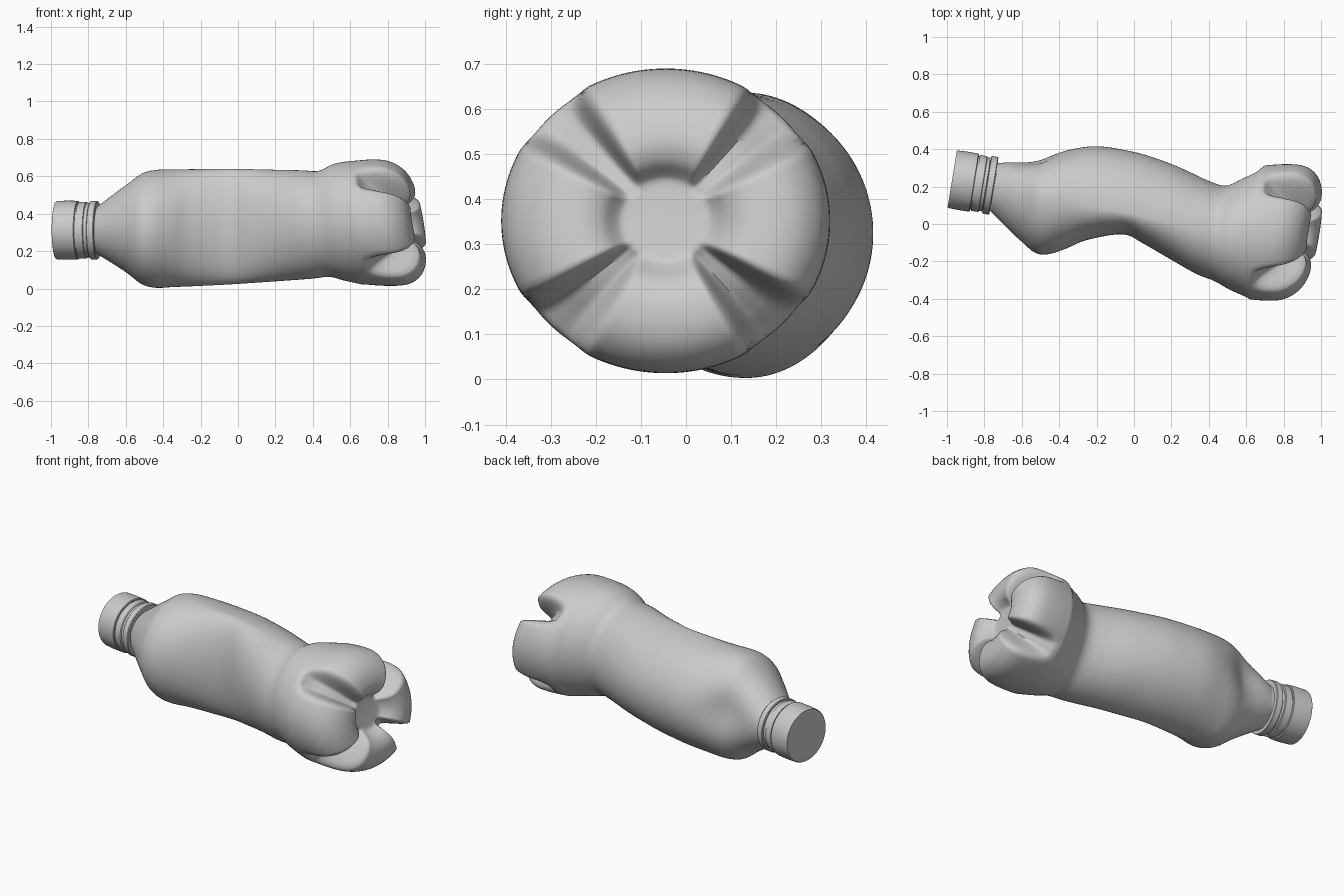
import bpy, math
from mathutils import Vector

if "Cube" in bpy.data.objects:
    bpy.data.objects.remove(bpy.data.objects["Cube"])

SEG = 144


def smooth_rows(rows, n):
    """Catmull-Rom interpolation through tuples."""
    out = []
    for i in range(len(rows) - 1):
        a, b = rows[max(i - 1, 0)], rows[i]
        c, d = rows[i + 1], rows[min(i + 2, len(rows) - 1)]
        for k in range(n):
            t = k / n
            out.append(tuple(
                0.5 * (2 * q + (r - p) * t + (2 * p - 5 * q + 4 * r - s) * t * t
                       + (3 * q - p - 3 * r + s) * t ** 3)
                for p, q, r, s in zip(a, b, c, d)))
    out.append(rows[-1])
    return out


def skin(name, rings, angle):
    """Closed tube through rings of equal length."""
    n = len(rings[0])
    verts = [v for r in rings for v in r]
    faces = []
    for i in range(len(rings) - 1):
        for j in range(n):
            k = (j + 1) % n
            faces.append((i * n + j, i * n + k, (i + 1) * n + k, (i + 1) * n + j))
    faces.append(tuple(reversed(range(n))))
    faces.append(tuple(range(len(verts) - n, len(verts))))
    me = bpy.data.meshes.new(name)
    me.from_pydata(verts, [], faces)
    me.update()
    ob = bpy.data.objects.new(name, me)
    bpy.context.collection.objects.link(ob)
    bpy.ops.object.select_all(action='DESELECT')
    bpy.context.view_layer.objects.active = ob
    ob.select_set(True)
    # make all normals point outward
    bpy.ops.object.mode_set(mode='EDIT')
    bpy.ops.mesh.select_all(action='SELECT')
    bpy.ops.mesh.normals_make_consistent(inside=False)
    bpy.ops.object.mode_set(mode='OBJECT')
    bpy.ops.object.shade_smooth_by_angle(angle=math.radians(angle))
    return ob


thetas = [2 * math.pi * j / SEG for j in range(SEG)]

# Dented body: back x, back y, front x, front y, z low, z high, lean, crest y
stations = [
    (-.735, .325, -.775, .075, .185, .435, 0, .20),
    (-.66, .335, -.67, -.03, .13, .505, 0, .165),
    (-.58, .345, -.60, -.095, .08, .56, 0, .15),
    (-.50, .36, -.53, -.153, .022, .615, 0, .145),
    (-.42, .388, -.46, -.162, .004, .634, 0, .135),
    (-.33, .405, -.36, -.13, .008, .637, 0, .12),
    (-.18, .415, -.25, -.085, .013, .638, 0, .09),
    (0, .385, -.06, -.055, .022, .64, 0, .06),
    (.12, .35, .05, -.105, .03, .638, -.02, .035),
    (.25, .30, .18, -.18, .04, .635, -.05, .01),
    (.40, .23, .33, -.265, .052, .632, -.08, -.03),
    (.49, .205, .43, -.305, .062, .629, -.1, -.05),
    (.57, .237, .51, -.35, .042, .665, -.1, -.056),
    (.66, .28, .60, -.39, .022, .682, -.1, -.055),
]
rings = []
for bx, by, fx, fy, zl, zh, lean, crest in smooth_rows(stations, 5):
    mid = Vector(((bx + fx) / 2, (by + fy) / 2, (zl + zh) / 2))
    u = Vector(((bx - fx) / 2, (by - fy) / 2, 0))
    f = (crest - mid.y) / u.y
    c = mid + u * f
    h = (zh - zl) / 2
    v = Vector((lean * h, 0, h))
    ring = []
    for t in thetas:
        k = math.cos(t)
        p = c + u * k * (1 - f if k > 0 else 1 + f) + v * math.sin(t)
        # crumple on the back of the shoulder
        if k > 0:
            d = ((p.x + .50) / .13) ** 2 + ((p.z - .36) / .12) ** 2
            p.y -= .03 * math.exp(-d)
        ring.append(p)
    rings.append(ring)

# Four-lobed base: (x, radius) along a lobe and along a groove
lobe = [(.66, .98), (.72, .995), (.78, 1), (.84, .985), (.89, .93), (.93, .83),
        (.952, .71), (.96, .58), (.956, .48), (.938, .385), (.91, .32), (.892, .27), (.888, .2)]
groove = [(.66, .98), (.69, .97), (.712, .91), (.735, .84), (.76, .77), (.785, .7),
          (.81, .62), (.83, .54), (.847, .46), (.862, .38), (.876, .31), (.888, .26), (.888, .2)]
for (lx, lr), (gx, gr) in zip(smooth_rows(lobe, 3), smooth_rows(groove, 3)):
    ring = []
    g = min(max((lx - .66) / .2, 0), 1)
    for t in thetas:
        off = abs((math.degrees(t) % 90) - 45)
        w = min(max((off - 5) / 12, 0), 1)
        w = w * w * (3 - 2 * w)
        x, r = gx + (lx - gx) * w, gr + (lr - gr) * w
        cu, sv = .365 * r * math.cos(t), .338 * r * math.sin(t)
        ring.append(Vector((x + (.11 + .04 * g) * cu - (.1 + .06 * g) * sv, -.045 + cu, .352 + sv)))
    rings.append(ring)
skin("bottle_body", rings, 60)

# Lathed neck parts along the tilted neck axis
axis = Vector((.987, -.16, 0))
side = Vector((.16, .987, 0))
start = Vector((-.972, .24, .312))


def lathe(name, profile):
    skin(name, [[start + axis * s + side * (r * math.cos(t)) + Vector((0, 0, r * math.sin(t)))
                 for t in thetas[::2]] for s, r in profile], 30)


lathe("cap", [(0, .152), (.006, .156), (.06, .158), (.117, .157), (.12, .153), (.12, .12)])
lathe("neck", [(.115, .145), (.185, .145), (.187, .128), (.26, .125)])
lathe("tamper_band", [(.126, .12), (.126, .151), (.165, .151), (.168, .146), (.168, .12)])
lathe("neck_collar", [(.187, .12), (.187, .153), (.19, .156), (.222, .156), (.226, .153), (.226, .12)])
